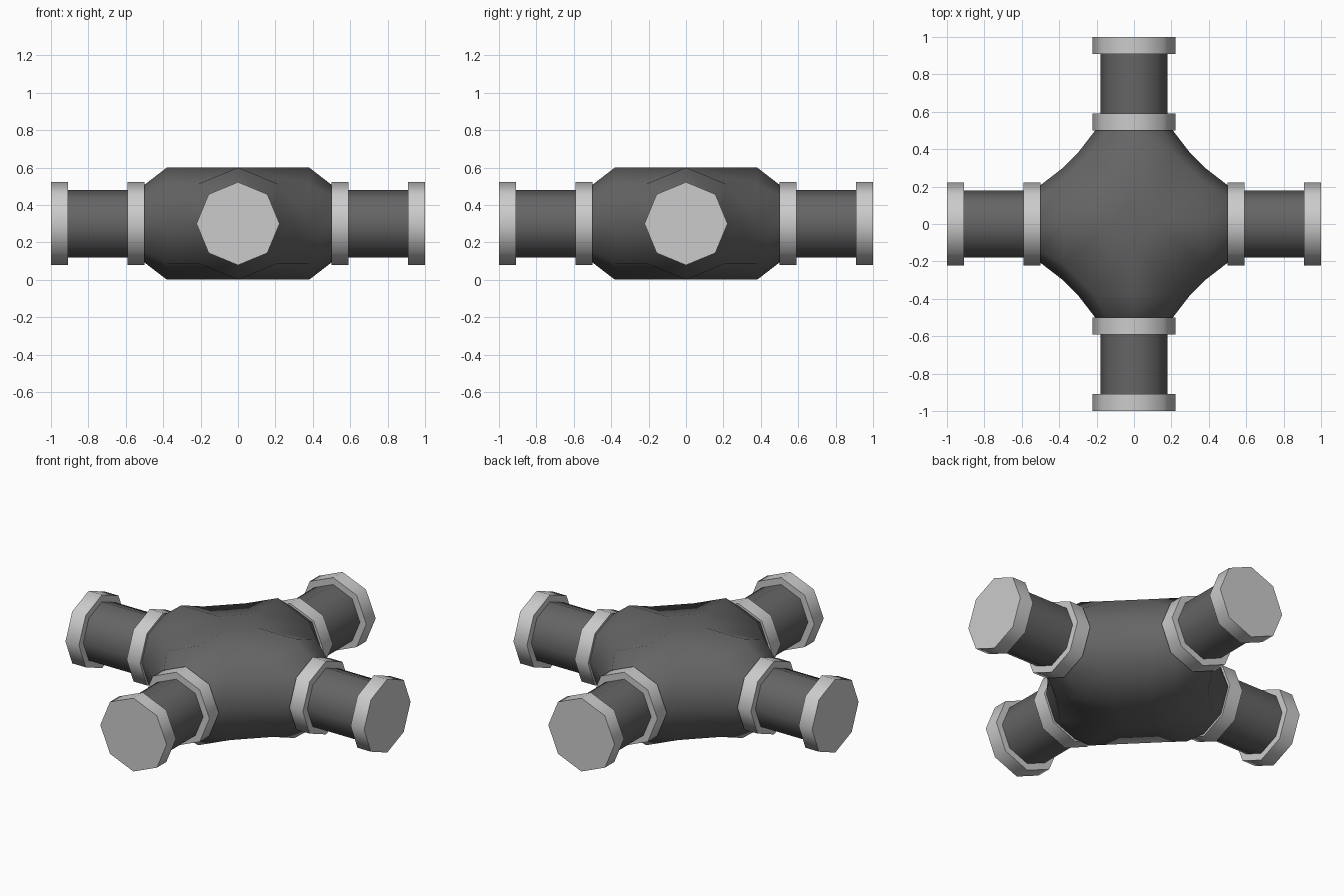
import bpy, bmesh
from math import sin, cos, pi, radians
from mathutils import Vector

if "Cube" in bpy.data.objects:
    bpy.data.objects.remove(bpy.data.objects["Cube"])

Z = 0.30      # height of the pipe axes
N = 8         # octagonal sections

dark = bpy.data.materials.new("dark_metal")
dark.diffuse_color = (0.13, 0.13, 0.13, 1)
dark.use_nodes = True
dark.node_tree.nodes["Principled BSDF"].inputs["Base Color"].default_value = dark.diffuse_color
light = bpy.data.materials.new("light_metal")
light.diffuse_color = (0.6, 0.6, 0.6, 1)
light.use_nodes = True
light.node_tree.nodes["Principled BSDF"].inputs["Base Color"].default_value = light.diffuse_color


def ring(bm, d, dist, r):
    """Octagon with a corner on top, facing along arm d (quarter turns)."""
    axis = Vector((round(cos(d * pi / 2)), round(sin(d * pi / 2)), 0))
    side = Vector((-axis.y, axis.x, 0))
    return [bm.verts.new(axis * dist + side * (r * sin(k * 2 * pi / N))
                         + Vector((0, 0, Z + r * cos(k * 2 * pi / N)))) for k in range(N)]


def bridge(bm, a, b):
    for k in range(N):
        j = (k + 1) % N
        bm.faces.new((a[k], a[j], b[j], b[k]))


def finish(bm, name, mat):
    bmesh.ops.recalc_face_normals(bm, faces=bm.faces)
    me = bpy.data.meshes.new(name)
    bm.to_mesh(me)
    bm.free()
    me.materials.append(mat)
    ob = bpy.data.objects.new(name, me)
    bpy.context.collection.objects.link(ob)
    bpy.ops.object.select_all(action='DESELECT')
    ob.select_set(True)
    bpy.context.view_layer.objects.active = ob
    bpy.ops.object.shade_smooth_by_angle(angle=radians(46))


def prism(name, d, start, end, r, mat):
    bm = bmesh.new()
    a, b = ring(bm, d, start, r), ring(bm, d, end, r)
    bridge(bm, a, b)
    bm.faces.new(a)
    bm.faces.new(b)
    finish(bm, name, mat)


# Junction body: four tapered mouths joined by diagonal webs
bm = bmesh.new()
mouths = [ring(bm, d, 0.38, 0.30) for d in range(4)]
for d in range(4):
    end = ring(bm, d, 0.51, 0.20)
    bridge(bm, mouths[d], end)
    bm.faces.new(end)
caps = {k: [bm.verts.new((0.13 * cos(d * pi / 2), 0.13 * sin(d * pi / 2),
                          Z + (0.30 if k == 0 else -0.30))) for d in range(4)] for k in (0, 4)}
for d in range(4):
    e = (d + 1) % 4
    a, b = mouths[d], mouths[e]
    for k in (1, 2):
        bm.faces.new((a[k], a[k + 1], b[7 - k], b[8 - k]))
    # Sloping roof and belly between the ridges
    for k, i in ((0, 1), (4, 3)):
        t = caps[k]
        bm.faces.new((t[d], a[k], a[i]))
        bm.faces.new((t[d], a[i], b[8 - i], t[e]))
        bm.faces.new((t[e], b[8 - i], b[k]))
for t in caps.values():
    bm.faces.new(t)
finish(bm, "junction_body", dark)

# Pipe arms with an inner and outer flange
for d, label in enumerate(("right", "back", "left", "front")):
    prism(label + "_pipe", d, 0.55, 0.95, 0.18, dark)
    prism(label + "_inner_flange", d, 0.50, 0.59, 0.222, light)
    prism(label + "_outer_flange", d, 0.91, 1.00, 0.222, light)
